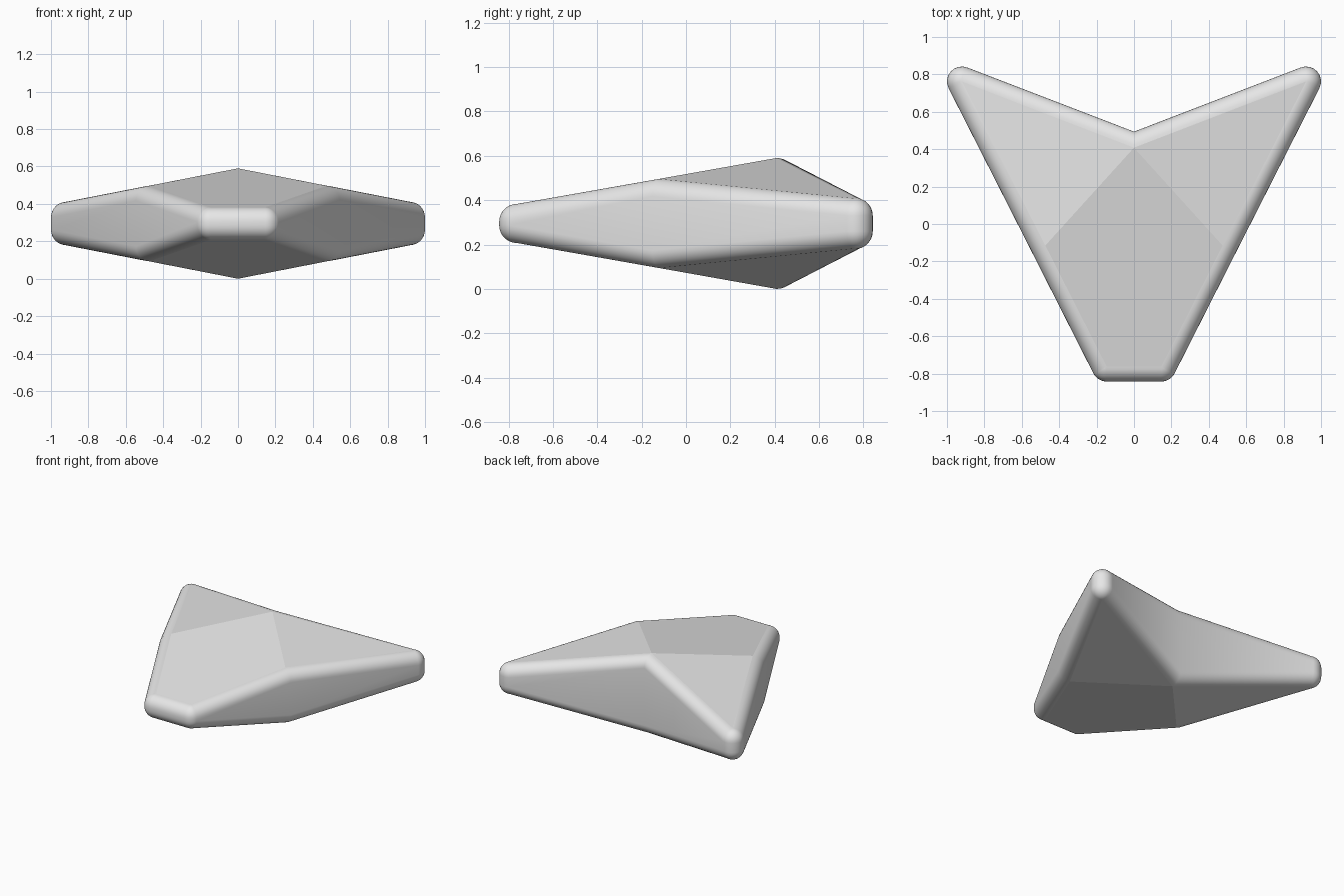
import bpy, bmesh, math
from mathutils import Vector

if "Cube" in bpy.data.objects:
    bpy.data.objects.remove(bpy.data.objects["Cube"])

R = 0.08          # radius of the rounded rim
MID = 0.295       # height of the symmetry plane
ARC = 8           # steps per rounded corner
RIM = 8           # steps per quarter of the rim

# Core outline, counter-clockwise: x, y, half thickness at that corner
right = [(0.146, -0.762, 0.088),   # nose corner
         (0.474, -0.115, 0.202),   # end of the crease on the flank
         (0.92, 0.762, 0.115)]     # wing tip
notch = (0.0, 0.408, 0.295)        # peak at the rear notch
core = right + [notch] + [(-x, y, h) for x, y, h in reversed(right)]


def edge_angle(a, b):
    """Direction of the outward normal of edge a-b."""
    return math.atan2(-(b[0] - a[0]), b[1] - a[1])


# Outward directions at each corner: an arc where convex, one mitre otherwise
columns = []
n = len(core)
for i, p in enumerate(core):
    a0 = edge_angle(core[i - 1], p)
    a1 = edge_angle(p, core[(i + 1) % n])
    turn = (a1 - a0 + math.pi) % (2 * math.pi) - math.pi
    if turn > 0.05:
        for k in range(ARC + 1):
            a = a0 + turn * k / ARC
            columns.append((p, math.cos(a), math.sin(a)))
    else:
        a, s = a0 + turn / 2, 1 / math.cos(turn / 2)
        columns.append((p, s * math.cos(a), s * math.sin(a)))

bm = bmesh.new()

# Rounded rim: half-round profile swept around the outline
grid = []
for p, dx, dy in columns:
    col = []
    for sign in (-1, 1):
        steps = range(RIM, -1, -1) if sign < 0 else range(RIM + 1)
        for k in steps:
            phi = math.pi / 2 * k / RIM
            c = R * math.cos(phi)
            z = MID + sign * (p[2] - R + R * math.sin(phi))
            col.append(bm.verts.new((p[0] + c * dx, p[1] + c * dy, z)))
    grid.append(col)
for i, col in enumerate(grid):
    nxt = grid[(i + 1) % len(grid)]
    for j in range(len(col) - 1):
        f = bm.faces.new((col[j], nxt[j], nxt[j + 1], col[j + 1]))
        f.smooth = True

# Flat facets above and below: centre panel and two wing panels
for sign in (-1, 1):
    v = [bm.verts.new((x, y, MID + sign * h)) for x, y, h in core]
    for ids in ((0, 1, 3, 5, 6), (1, 2, 3), (3, 4, 5)):
        ids = ids if sign > 0 else ids[::-1]
        bm.faces.new([v[k] for k in ids]).smooth = False

bmesh.ops.remove_doubles(bm, verts=bm.verts, dist=1e-5)
bmesh.ops.recalc_face_normals(bm, faces=bm.faces)

mesh = bpy.data.meshes.new("arrowhead_body")
bm.to_mesh(mesh)
bm.free()
body = bpy.data.objects.new("arrowhead_body", mesh)
bpy.context.collection.objects.link(body)

# Single plain grey
grey = bpy.data.materials.new("plain grey")
grey.diffuse_color = (0.8, 0.8, 0.8, 1)
grey.use_nodes = True
grey.node_tree.nodes["Principled BSDF"].inputs["Base Color"].default_value = grey.diffuse_color
mesh.materials.append(grey)
